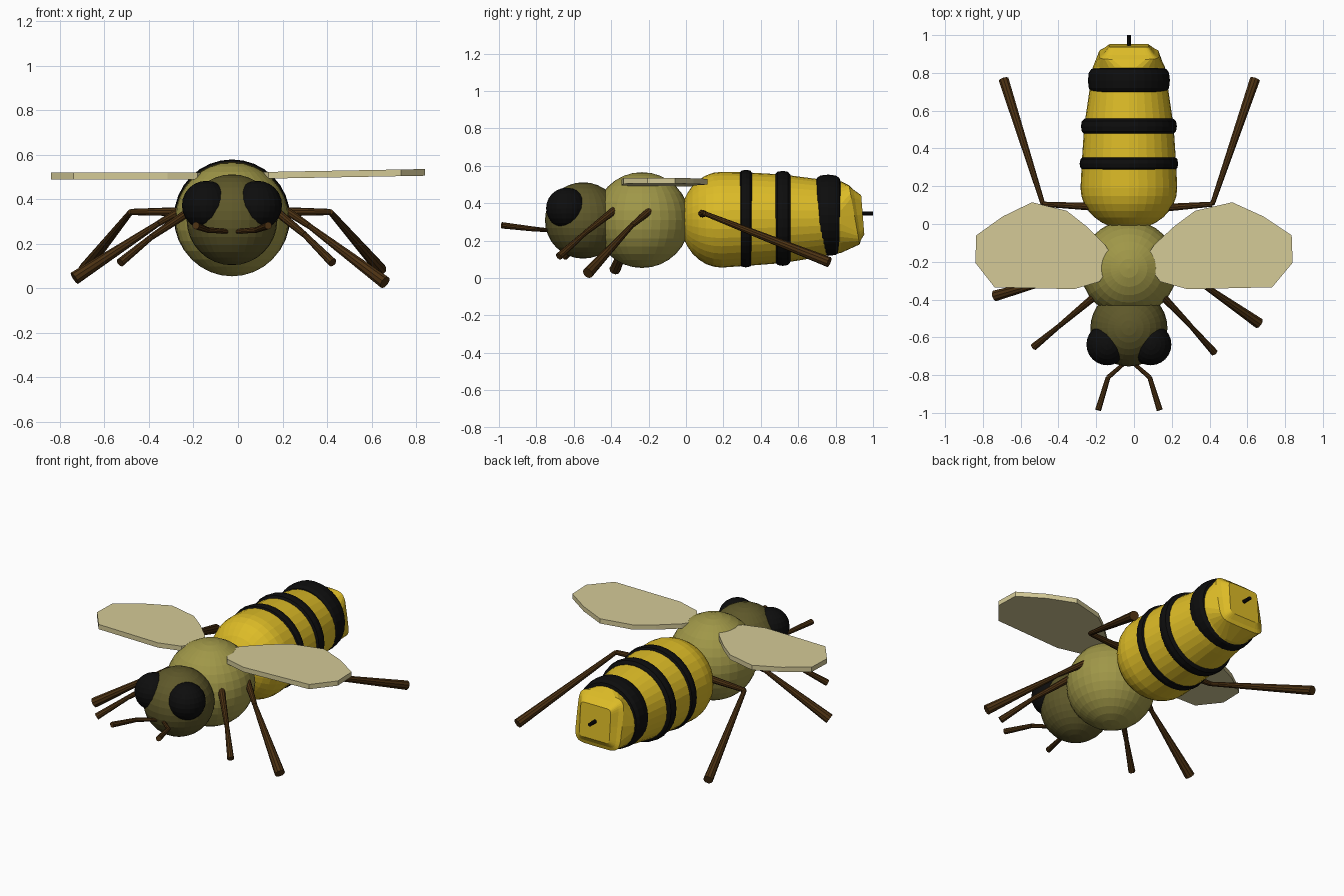
import bpy, bmesh, math
from mathutils import Vector, Matrix

if "Cube" in bpy.data.objects:
    bpy.data.objects.remove(bpy.data.objects["Cube"])

CX = -0.027  # body axis


def mat(name, rgb):
    m = bpy.data.materials.new(name)
    m.diffuse_color = (*rgb, 1)
    m.use_nodes = True
    m.node_tree.nodes["Principled BSDF"].inputs["Base Color"].default_value = m.diffuse_color
    return m


YELLOW = mat("yellow", (0.72, 0.50, 0.02))
OLIVE = mat("olive", (0.35, 0.31, 0.065))
DARK = mat("dark olive", (0.112, 0.097, 0.023))
BLACK = mat("black", (0.004, 0.004, 0.004))
BROWN = mat("brown", (0.07, 0.030, 0.006))
CREAM = mat("cream", (0.66, 0.59, 0.31))


def finish(bm, name, material):
    bmesh.ops.recalc_face_normals(bm, faces=bm.faces)
    me = bpy.data.meshes.new(name)
    bm.to_mesh(me)
    bm.free()
    me.materials.append(material)
    ob = bpy.data.objects.new(name, me)
    bpy.context.collection.objects.link(ob)
    return ob


def ball(name, c, r, material, seg=32):
    bm = bmesh.new()
    bmesh.ops.create_uvsphere(bm, u_segments=seg, v_segments=seg // 2, radius=r)
    bmesh.ops.translate(bm, verts=bm.verts, vec=c)
    return finish(bm, name, material)


def lathe(name, rings, material, n=32, closed=False):
    """Rings (y, centre z, radius, squareness power, slant) around the y axis."""
    bm = bmesh.new()
    loops = []
    for y, cz, r, p, slant in rings:
        loop = []
        for i in range(n):
            a = 2 * math.pi * i / n
            c, s = math.cos(a), math.sin(a)
            dx = r * math.copysign(abs(c) ** p, c)
            dz = r * math.copysign(abs(s) ** p, s)
            if abs(c) < 1e-6:
                dx = 0
            if abs(s) < 1e-6:
                dz = 0
            loop.append(bm.verts.new((CX + dx, y - slant * dz, cz + dz)))
        loops.append(loop)
    pairs = list(zip(loops, loops[1:]))
    if closed:
        pairs.append((loops[-1], loops[0]))
    else:
        bm.faces.new(loops[0])
        bm.faces.new(loops[-1])
    for a, b in pairs:
        for i in range(n):
            j = (i + 1) % n
            bm.faces.new((a[i], a[j], b[j], b[i]))
    return finish(bm, name, material)


def limb(name, pts, radii, material=BROWN):
    """Tapered rods; radii holds a (start, end) pair for each segment."""
    bm = bmesh.new()
    for a, b, (r1, r2) in zip(pts, pts[1:], radii):
        a, b = Vector(a), Vector(b)
        d = b - a
        m = Matrix.Translation((a + b) / 2) @ d.to_track_quat('Z', 'Y').to_matrix().to_4x4()
        bmesh.ops.create_cone(bm, cap_ends=True, segments=10, radius1=r1,
                              radius2=r2, depth=d.length, matrix=m)
    return finish(bm, name, material)


# Head, thorax, eyes
ball("head", (CX, -0.55, 0.308), 0.204, DARK)
ball("thorax", (CX, -0.235, 0.31), 0.256, OLIVE)
for side, s in (("left", -1), ("right", 1)):
    ball(side + "_eye", (CX + s * 0.115, -0.638, 0.373), 0.11, BLACK, 24)

# Abdomen: rounded front, tapering body, squared-off tail
rings = []
for i in range(1, 9):
    a = math.pi / 2 * i / 8
    rings.append((0.19 - 0.22 * math.cos(a), 0.312, 0.256 * math.sin(a), 1, 0))
rings += [(0.32, 0.315, 0.25, 1, 0), (0.515, 0.317, 0.237, 1, 0),
          (0.70, 0.320, 0.210, 1, 0), (0.83, 0.326, 0.191, 1, 0),
          (0.90, 0.338, 0.158, 0.35, 0.18), (0.915, 0.338, 0.135, 0.25, 0.15),
          (0.945, 0.338, 0.105, 0.2, 0.08)]
lathe("abdomen", rings, YELLOW)

# Black bulging bands
for k, (y, cz, w, r) in enumerate([(0.32, 0.318, 0.038, 0.261),
                                   (0.517, 0.319, 0.044, 0.254),
                                   (0.76, 0.336, 0.066, 0.217)]):
    prof = []
    for i in range(12):
        a = 2 * math.pi * i / 12
        c, s = math.cos(a), math.sin(a)
        prof.append((y + w * math.copysign(abs(c) ** 0.7, c), cz,
                     r - 0.035 + 0.035 * s, 1, 0))
    lathe(f"band_{k + 1}", prof, BLACK, closed=True)

# Stinger
limb("stinger", [(CX, 0.92, 0.345), (CX, 1.0, 0.345)], [(0.011, 0.011)], BLACK)

# Legs: hip, knee, foot
legs = {
    "front_right_leg": ([(0.13, -0.36, 0.38), (0.30, -0.54, 0.24), (0.425, -0.68, 0.115)], 0.020),
    "front_left_leg": ([(-0.18, -0.36, 0.37), (-0.39, -0.535, 0.23), (-0.53, -0.65, 0.115)], 0.020),
    "middle_right_leg": ([(0.17, -0.17, 0.38), (0.32, -0.29, 0.28), (0.66, -0.525, 0.026)], 0.030),
    "middle_left_leg": ([(-0.22, -0.20, 0.37), (-0.36, -0.275, 0.29), (-0.735, -0.38, 0.045)], 0.030),
    "rear_right_leg": ([(0.15, 0.085, 0.345), (0.415, 0.105, 0.343), (0.64, 0.765, 0.085)], 0.028),
    "rear_left_leg": ([(-0.20, 0.09, 0.345), (-0.482, 0.105, 0.343), (-0.69, 0.765, 0.085)], 0.028),
}
for name, (pts, foot) in legs.items():
    limb(name, pts, [(0.022, 0.014), (0.013, foot)])

# Antennae
for side, s in (("left", -1), ("right", 1)):
    limb(side + "_antenna",
         [(CX + s * 0.01, -0.725, 0.255), (CX + s * 0.11, -0.812, 0.262),
          (CX + s * 0.163, -0.985, 0.282)], [(0.010, 0.013), (0.013, 0.017)])

# Wings: flat outline plates (offset from body axis, y)
outline = [(0.08, -0.19), (0.13, -0.11), (0.235, -0.01), (0.34, 0.07), (0.53, 0.115),
           (0.69, 0.04), (0.835, -0.06), (0.84, -0.205), (0.735, -0.335),
           (0.30, -0.345), (0.16, -0.305)]
for side, s, tilt, mid in (("left", -1, 0.0, 0), ("right", 1, 0.016, 0.025)):
    bm = bmesh.new()
    vs = [bm.verts.new((CX * (1 - x / 0.84) + s * x, y, 0.49 + tilt * x / 0.84))
          for x, y in outline]
    f = bm.faces.new(vs)
    top = bmesh.ops.extrude_face_region(bm, geom=[f])["geom"]
    bmesh.ops.translate(bm, vec=(0, 0, 0.03),
                        verts=[v for v in top if isinstance(v, bmesh.types.BMVert)])
    finish(bm, side + "_wing", CREAM)
